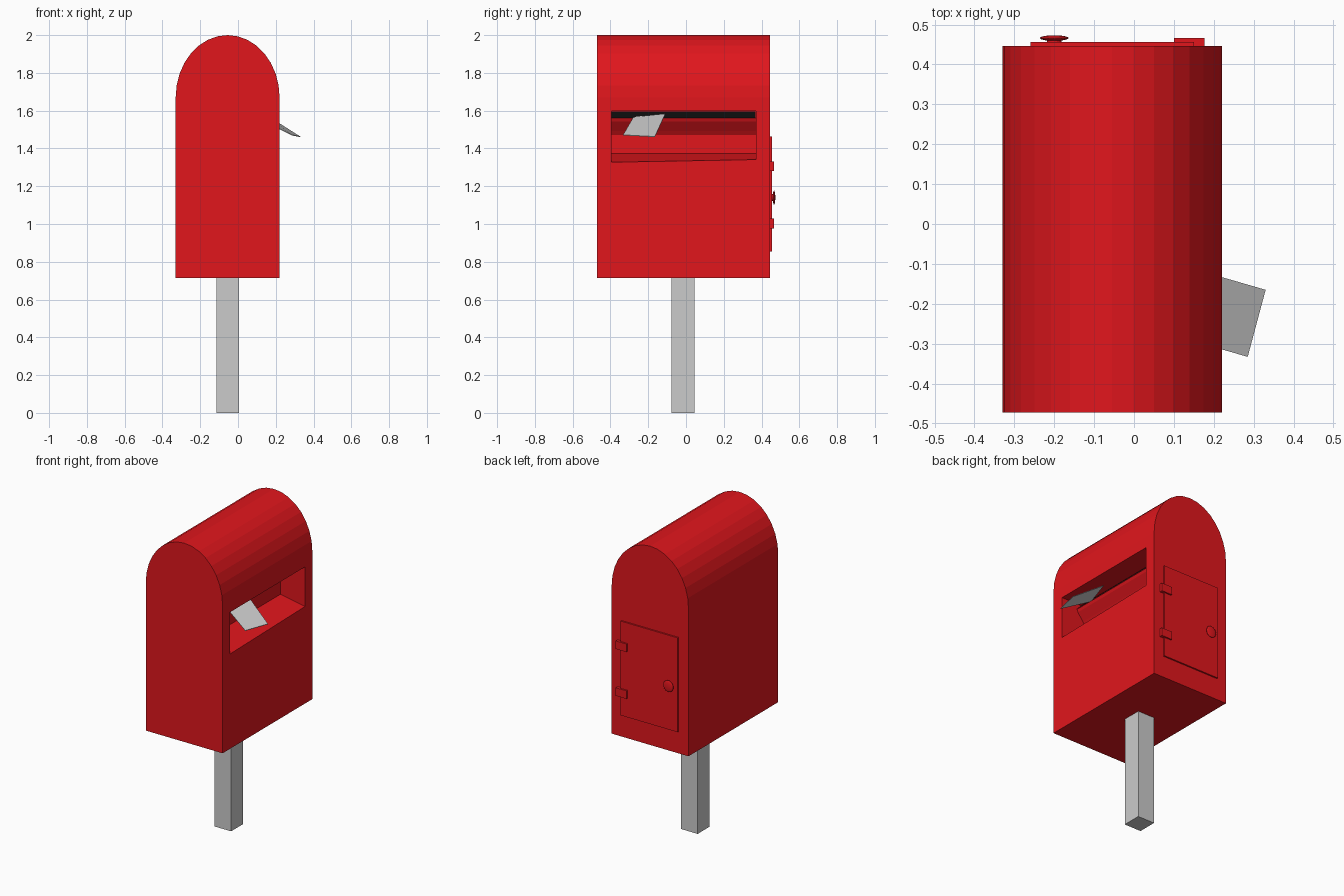
import bpy, bmesh, math
from mathutils import Matrix

if "Cube" in bpy.data.objects:
    bpy.data.objects.remove(bpy.data.objects["Cube"])


def material(name, rgb):
    m = bpy.data.materials.new(name)
    m.diffuse_color = (*rgb, 1)
    m.use_nodes = True
    m.node_tree.nodes["Principled BSDF"].inputs["Base Color"].default_value = m.diffuse_color
    return m


RED = material("red_paint", (0.75, 0.008, 0.012))
BLACK = material("dark_slot", (0.004, 0.004, 0.004))


def finish(name, bm, mat=None):
    bmesh.ops.recalc_face_normals(bm, faces=bm.faces[:])
    me = bpy.data.meshes.new(name)
    bm.to_mesh(me)
    bm.free()
    ob = bpy.data.objects.new(name, me)
    bpy.context.collection.objects.link(ob)
    if mat:
        me.materials.append(mat)
    return ob


def loft(name, near, far, mat=None):
    """Closed solid between two matching outlines."""
    bm = bmesh.new()
    a = [bm.verts.new(p) for p in near]
    b = [bm.verts.new(p) for p in far]
    bm.faces.new(a)
    bm.faces.new(b[::-1])
    for i in range(len(a)):
        j = (i + 1) % len(a)
        bm.faces.new((a[i], b[i], b[j], a[j]))
    return finish(name, bm, mat)


def box(name, x0, x1, y0, y1, z0, z1, mat=None):
    outline = [(x0, z0), (x1, z0), (x1, z1), (x0, z1)]
    return loft(name, [(x, y0, z) for x, z in outline],
                [(x, y1, z) for x, z in outline], mat)


# Body: box with a half-elliptical top
CX, HALF, SPRING, RISE = -0.055, 0.275, 1.67, 0.33
arch = [(CX - HALF, 0.713), (CX + HALF, 0.713)]
for i in range(17):
    t = math.pi * i / 16
    arch.append((CX + HALF * math.cos(t), SPRING + RISE * math.sin(t)))
body = loft("body", [(x, -0.472, z) for x, z in arch],
            [(x, 0.446, z) for x, z in arch], RED)


# Letter opening: recess with sloping floor and overhanging chute
def recess(y, sill):
    pts = [(0.26, 1.597), (0.07, 1.597), (0.105, 1.56), (0.098, 1.543),
           (0.06, 1.493), (0.045, 1.47), (0.045, 1.374),
           (0.22, sill), (0.26, sill)]
    return [(x, y, z) for x, z in pts]


cutter = loft("opening_cutter", recess(-0.395, 1.327), recess(0.37, 1.341), RED)
mod = body.modifiers.new("opening", 'BOOLEAN')
mod.object = cutter
mod.operation = 'DIFFERENCE'
mod.solver = 'EXACT'
bpy.context.view_layer.objects.active = body
bpy.ops.object.modifier_apply(modifier=mod.name)
bpy.data.objects.remove(cutter)

# Dark slot above the chute
bm = bmesh.new()
bm.faces.new([bm.verts.new(p) for p in (
    (0.108, -0.394, 1.56), (0.108, 0.369, 1.56),
    (0.073, 0.369, 1.596), (0.073, -0.394, 1.596))])
dark = finish("dark_slot", bm, BLACK)
if dark.data.polygons[0].normal.x < 0:
    dark.data.flip_normals()

# Letter sticking out of the opening
sheet = [(0.285, -0.333, 1.472), (0.33, -0.165, 1.463),
         (0.14, -0.11, 1.584), (0.095, -0.278, 1.567)]
loft("letter", sheet, [(x, y, z - 0.003) for x, y, z in sheet])

# Post
box("post", -0.115, 0.005, -0.078, 0.045, 0, 0.713)

# Rear door and its two hinges
box("door", -0.26, 0.15, 0.446, 0.456, 0.854, 1.464, RED)
for i, z in enumerate((0.977, 1.28)):
    box(f"hinge_{i + 1}", 0.10, 0.177, 0.445, 0.466, z, z + 0.052, RED)

# Door knob: flattened ball on a short stem
bm = bmesh.new()
bmesh.ops.create_uvsphere(bm, u_segments=24, v_segments=12, radius=1)
bmesh.ops.transform(bm, verts=bm.verts[:], matrix=Matrix.Translation((-0.2, 0.466, 1.14))
                    @ Matrix.Diagonal((0.036, 0.007, 0.037, 1)))
knob = finish("knob", bm, RED)
knob.data.shade_smooth()
bm = bmesh.new()
bmesh.ops.create_cone(bm, cap_ends=True, segments=16, radius1=0.018, radius2=0.018, depth=0.014,
                      matrix=Matrix.Translation((-0.2, 0.459, 1.14))
                      @ Matrix.Rotation(math.pi / 2, 4, 'X'))
finish("knob_stem", bm, RED)
